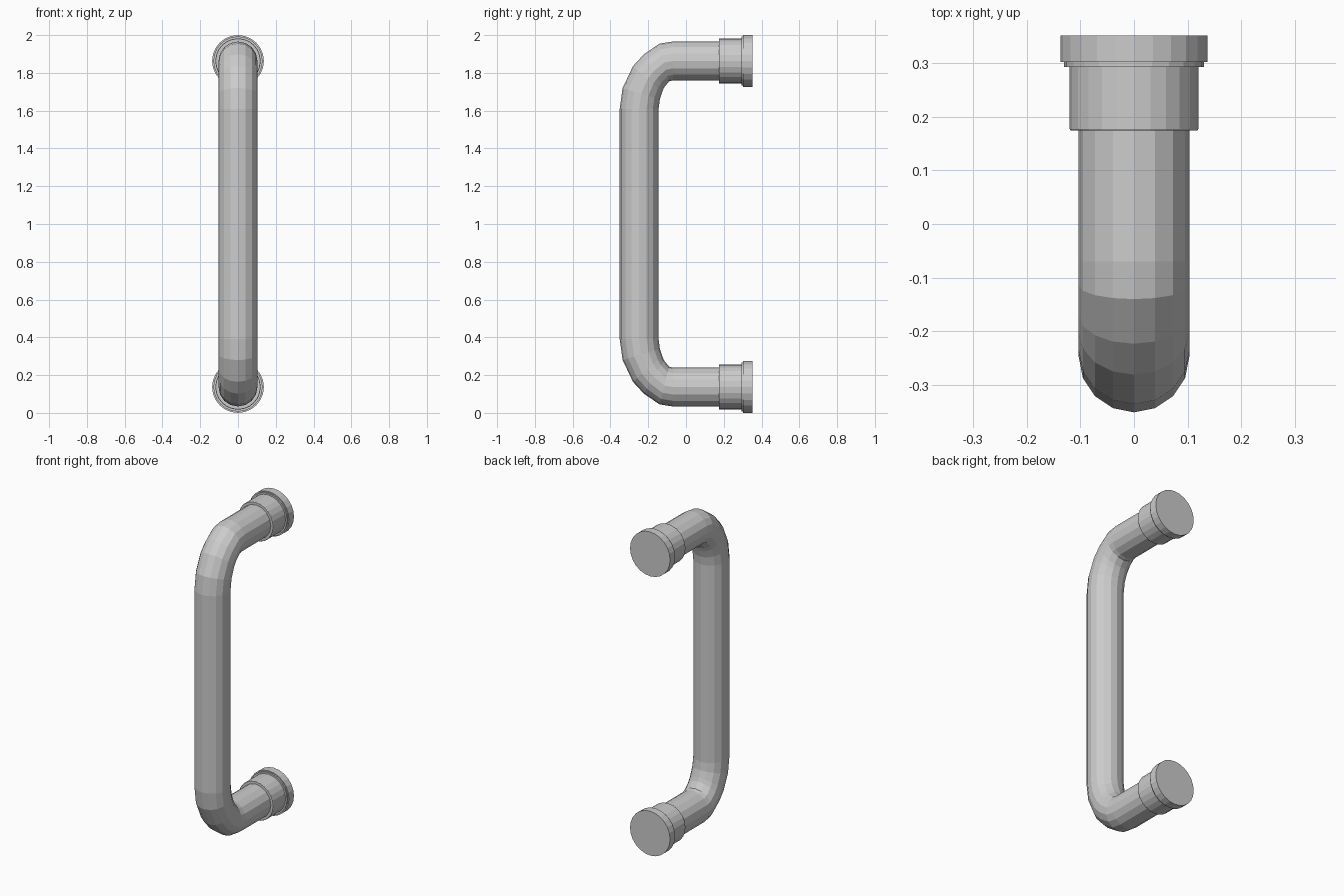
import bpy, bmesh
from math import sin, cos, pi, radians

if "Cube" in bpy.data.objects:
    bpy.data.objects.remove(bpy.data.objects["Cube"])

Z0, R = 0.137, 0.103   # height of lower mount axis, tube radius


def loft(name, rings, cap=False):
    """Skin a list of equally sized point rings into one object."""
    bm = bmesh.new()
    loops = [[bm.verts.new(p) for p in ring] for ring in rings]
    n = len(loops[0])
    for a, b in zip(loops, loops[1:]):
        for i in range(n):
            j = (i + 1) % n
            bm.faces.new((a[i], a[j], b[j], b[i]))
    if cap:
        bm.faces.new(loops[-1])
    bmesh.ops.recalc_face_normals(bm, faces=bm.faces)
    me = bpy.data.meshes.new(name)
    bm.to_mesh(me)
    bm.free()
    ob = bpy.data.objects.new(name, me)
    bpy.context.collection.objects.link(ob)
    return ob


def ring(y, z, tilt, r, n):
    """Circle of n points; tilt 0 faces along y, tilt 90 faces along z."""
    t = radians(tilt)
    pts = []
    for i in range(n):
        a = 2 * pi * i / n
        u = r * cos(a)
        pts.append((r * sin(a), y - u * sin(t), z + u * cos(t)))
    return pts


# Grip tube: upper bend centre line (y, z, tilt), mirrored for the lower bend
upper = [(0.18, 2 - Z0, 0), (-0.07, 2 - Z0, 0), (-0.115, 1.855, 14),
         (-0.17, 1.81, 31), (-0.203, 1.768, 49), (-0.237, 1.69, 73),
         (-0.248, 1.61, 90)]
lower = [(y, 2 - z, 180 - t) for y, z, t in reversed(upper)]
loft("grip_tube", [ring(y, z, t, R, 16) for y, z, t in upper + lower])

# Stepped mounts: collar, small lip and wall flange (y, radius)
profile = [(0.174, 0.098), (0.174, 0.118), (0.177, 0.12), (0.293, 0.12),
           (0.293, 0.13), (0.302, 0.13), (0.302, 0.137), (0.351, 0.137)]
for name, z in (("lower_mount", Z0), ("upper_mount", 2 - Z0)):
    loft(name, [ring(y, z, 0, r, 24) for y, r in profile], cap=True)
